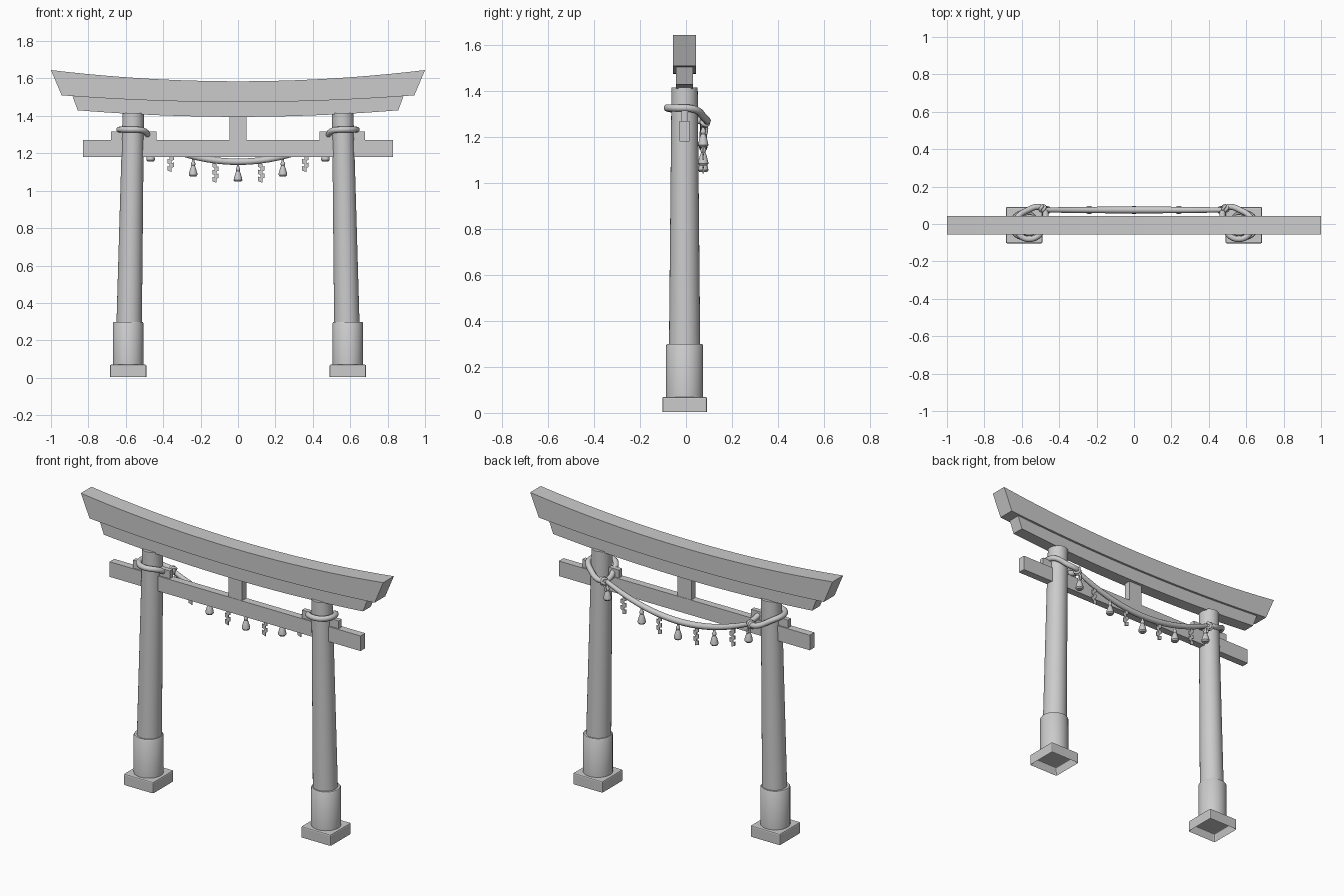
import bpy, bmesh, math
from mathutils import Vector, Matrix

cube = bpy.data.objects.get("Cube")
if cube:
    bpy.data.objects.remove(cube, do_unlink=True)

MID = -0.006    # depth centre of the timber frame
ROPE_Y = 0.075  # depth of the hanging rope

stone = bpy.data.materials.new("plain_grey")
stone.use_nodes = True
grey = (0.6, 0.6, 0.6, 1)
stone.diffuse_color = grey
stone.node_tree.nodes["Principled BSDF"].inputs["Base Color"].default_value = grey


def finish(name, bm, smooth=False, bevel=0):
    bmesh.ops.recalc_face_normals(bm, faces=bm.faces)
    mesh = bpy.data.meshes.new(name)
    bm.to_mesh(mesh)
    bm.free()
    obj = bpy.data.objects.new(name, mesh)
    bpy.context.collection.objects.link(obj)
    mesh.materials.append(stone)
    if bevel:
        mod = obj.modifiers.new("Bevel", 'BEVEL')
        mod.width, mod.segments = bevel, 2
        mod.limit_method, mod.angle_limit = 'ANGLE', math.radians(50)
    if smooth:
        bpy.ops.object.select_all(action='DESELECT')
        obj.select_set(True)
        bpy.context.view_layer.objects.active = obj
        bpy.ops.object.shade_smooth_by_angle(angle=math.radians(40))
    return obj


def box(name, x0, x1, y0, y1, z0, z1, bevel=0, hollow=False):
    bm = bmesh.new()
    size = Matrix.Diagonal((x1 - x0, y1 - y0, z1 - z0, 1))
    place = Matrix.Translation(((x0 + x1) / 2, (y0 + y1) / 2, (z0 + z1) / 2))
    bmesh.ops.create_cube(bm, size=1, matrix=place @ size)
    if hollow:  # recess in the underside
        base = min(bm.faces, key=lambda f: f.calc_center_median().z)
        bmesh.ops.inset_region(bm, faces=[base], thickness=0.016)
        bmesh.ops.translate(bm, verts=base.verts, vec=(0, 0, 0.05))
    return finish(name, bm, bevel=bevel)


def lathe(name, profile, bottom, top=None, sides=32, smooth=True):
    """Stack rings of (radius, height) along the line from bottom to top."""
    bm = bmesh.new()
    lean = (top - bottom) if top else Vector((0, 0, 1))
    rings = []
    for r, h in profile:
        c = bottom + lean * (h / lean.z)
        rings.append([bm.verts.new(c + Vector((r * math.cos(a), r * math.sin(a), 0)))
                      for a in (math.tau * i / sides for i in range(sides))])
    for low, high in zip(rings, rings[1:]):
        for i in range(sides):
            j = (i + 1) % sides
            bm.faces.new((low[i], low[j], high[j], high[i]))
    bm.faces.new(rings[0])
    bm.faces.new(rings[-1])
    return finish(name, bm, smooth)


def curved_beam(name, top, bottom, half_depth, steps=32):
    """top and bottom are (half length, centre height, end rise)."""
    bm = bmesh.new()
    last = None
    for i in range(steps + 1):
        t = 2 * i / steps - 1
        ring = [bm.verts.new((t * half, MID + side * half_depth, z + rise * t * t))
                for (half, z, rise), side in
                ((top, -1), (top, 1), (bottom, 1), (bottom, -1))]
        if last:
            for k in range(4):
                n = (k + 1) % 4
                bm.faces.new((last[k], last[n], ring[n], ring[k]))
        else:
            bm.faces.new(ring)
        last = ring
    bm.faces.new(last)
    return finish(name, bm, smooth=True)


def tube(name, points, radius, closed=False, taper=None):
    curve = bpy.data.curves.new(name, 'CURVE')
    curve.dimensions = '3D'
    curve.bevel_depth, curve.bevel_resolution = radius, 3
    curve.use_fill_caps = True
    spline = curve.splines.new('POLY')
    spline.points.add(len(points) - 1)
    for i, (p, co) in enumerate(zip(spline.points, points)):
        p.co = (*co, 1)
        p.radius = taper(i / (len(points) - 1)) if taper else 1
    spline.use_cyclic_u = closed
    curve.materials.append(stone)
    obj = bpy.data.objects.new(name, curve)
    bpy.context.collection.objects.link(obj)
    bpy.ops.object.select_all(action='DESELECT')
    obj.select_set(True)
    bpy.context.view_layer.objects.active = obj
    bpy.ops.object.convert(target='MESH')
    bpy.ops.object.shade_smooth_by_angle(angle=math.radians(50))


def rope_height(x):
    return 1.155 + 0.5 * x * x


def tassel(name, x, y, z):
    profile = [(0.017, -0.093), (0.023, -0.085), (0.022, -0.075), (0.015, -0.05),
               (0.009, -0.036), (0.012, -0.03), (0.012, -0.022), (0.007, -0.015),
               (0.005, 0.005)]
    lathe(name, profile, Vector((x, y, z)), sides=14)


def paper_streamer(name, x, z):
    """Zigzag strip of slanted, alternating panels."""
    bm = bmesh.new()
    w, h = 0.011, 0.024
    for k in range(5):
        cx = x + (0.006 if k % 2 else -0.006)
        top = z - 0.019 * k
        outline = [(cx - w, top), (cx + w, top - 0.008),
                   (cx + w, top - h - 0.008), (cx - w, top - h)]
        if k % 2:
            outline = [(2 * cx - px, pz) for px, pz in outline]
        face = bm.faces.new([bm.verts.new((px, ROPE_Y - 0.003, pz)) for px, pz in outline])
        new = bmesh.ops.extrude_face_region(bm, geom=[face])["geom"]
        bmesh.ops.translate(bm, vec=(0, 0.006, 0),
                            verts=[v for v in new if isinstance(v, bmesh.types.BMVert)])
    finish(name, bm)


# Curved top beams
curved_beam("top_beam", (1.0, 1.585, 0.06), (0.943, 1.474, 0.036), 0.05)
curved_beam("second_beam", (0.885, 1.48, 0.025), (0.857, 1.395, 0.035), 0.037)

# Straight tie beam and centre strut
box("tie_beam", -0.83, 0.83, MID - 0.022, MID + 0.022, 1.18, 1.27)
box("centre_strut", -0.045, 0.045, MID - 0.02, MID + 0.02, 1.26, 1.41)

for s, side in ((1, "left"), (-1, "right")):
    # Plinth, sleeve and leaning column
    cx = s * 0.587
    box(side + "_plinth", cx - 0.098, cx + 0.098, MID - 0.097, MID + 0.097,
        0, 0.07, bevel=0.007, hollow=True)
    lathe(side + "_sleeve", [(0.081, 0), (0.081, 0.225), (0.077, 0.231)],
          Vector((cx, MID, 0.068)))
    lathe(side + "_column", [(0.068, 0), (0.057, 1.13)],
          Vector((s * 0.582, MID, 0.285)), Vector((s * 0.56, MID, 1.415)))
    # Wedge above the tie beam
    xs = sorted((s * 0.437, s * 0.68))
    box(side + "_wedge", *xs, MID - 0.014, MID + 0.014, 1.265, 1.317)

    # Rope loop pinched towards the knot
    knot = Vector((s * 0.488, 0.083, 1.268))
    aim = math.atan2(knot.y - MID, knot.x - s * 0.56)
    loop = []
    for i in range(48):
        a = math.tau * i / 48
        c = math.cos(a)
        r = 0.075 + 0.04 * max(0, c) ** 6
        loop.append((s * 0.56 + r * math.cos(a + aim), MID + r * math.sin(a + aim),
                     1.327 - 0.058 * ((1 + c) / 2) ** 3))
    tube(side + "_rope_loop", loop, 0.016, closed=True)

    # Knot wraps and loose tail
    for k, tilt in enumerate((0.5, -0.6)):
        turn = Matrix.Rotation(tilt, 3, 'Y')
        ring = [knot + turn @ Vector((0.006 * math.sin(2 * a), 0.015 * math.cos(a),
                                      0.02 * math.sin(a)))
                for a in (math.tau * i / 20 for i in range(20))]
        tube(f"{side}_knot_wrap_{k + 1}", ring, 0.008, closed=True)
    tube(side + "_knot_tail", [knot, knot + Vector((-s * 0.015, 0.008, -0.03)),
                               knot + Vector((-s * 0.02, 0.005, -0.055))], 0.006)
    tassel(side + "_knot_tassel", s * 0.467, ROPE_Y, 1.25)

# Hanging rope, thickest in the middle
span = [(0.49 * (i / 24 - 1), ROPE_Y, rope_height(0.49 * (i / 24 - 1))) for i in range(49)]
tube("hanging_rope", span, 0.018, taper=lambda t: 0.65 + 0.35 * math.sin(math.pi * t) ** 0.6)

# Tassels and paper streamers along the rope
for i, x in enumerate((-0.24, 0, 0.24)):
    tassel(f"tassel_{i + 1}", x, ROPE_Y, rope_height(x) - 0.014)
for i, x in enumerate((-0.36, -0.12, 0.125, 0.36)):
    paper_streamer(f"paper_streamer_{i + 1}", x, rope_height(x) - 0.012)
